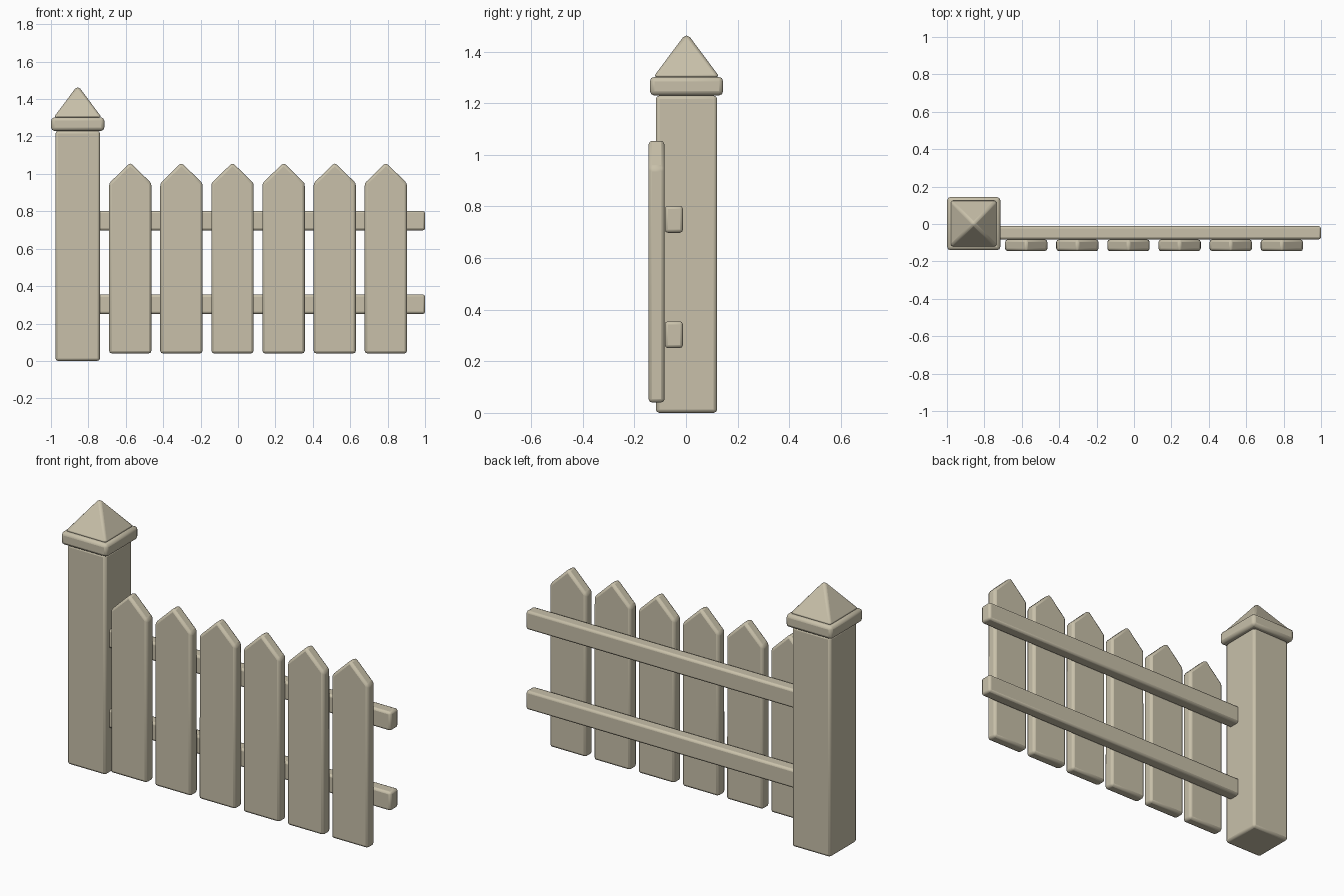
import bpy, bmesh
from mathutils import Matrix, Vector

if "Cube" in bpy.data.objects:
    bpy.data.objects.remove(bpy.data.objects["Cube"])

wood = bpy.data.materials.new("pale wood")
wood.diffuse_color = (0.58, 0.53, 0.40, 1)
wood.use_nodes = True
wood.node_tree.nodes["Principled BSDF"].inputs["Base Color"].default_value = wood.diffuse_color


def finish(name, bm, bevel, segments=2):
    bmesh.ops.recalc_face_normals(bm, faces=bm.faces)
    mesh = bpy.data.meshes.new(name)
    bm.to_mesh(mesh)
    bm.free()
    mesh.materials.append(wood)
    ob = bpy.data.objects.new(name, mesh)
    bpy.context.collection.objects.link(ob)
    mod = ob.modifiers.new("soft edges", 'BEVEL')
    mod.width = bevel
    mod.segments = segments
    mod.limit_method = 'ANGLE'
    return ob


def box(name, x, y, z, bevel):
    bm = bmesh.new()
    bmesh.ops.create_cube(bm, size=1)
    for v in bm.verts:
        v.co = Vector([(r[0] + r[1]) / 2 + c * (r[1] - r[0]) for r, c in zip((x, y, z), v.co)])
    return finish(name, bm, bevel)


# Gate post with its square collar
PX, PY = -0.857, 0.002
box("post", (PX - 0.119, PX + 0.119), (PY - 0.119, PY + 0.119), (0, 1.23), 0.014)
box("post_collar", (PX - 0.142, PX + 0.142), (PY - 0.142, PY + 0.142), (1.23, 1.302), 0.017)

# Pyramid cap
bm = bmesh.new()
bmesh.ops.create_cone(bm, cap_ends=True, segments=4, radius1=0.128 * 2 ** 0.5, radius2=0, depth=0.172,
                      matrix=Matrix.Translation((PX, PY, 1.388)) @ Matrix.Rotation(0.785398, 4, 'Z'))
bmesh.ops.remove_doubles(bm, verts=bm.verts, dist=0.001)
finish("post_cap", bm, 0.012)

# Two horizontal rails
for name, z in (("lower_rail", 0.303), ("upper_rail", 0.75)):
    box(name, (-0.76, 1.0), (-0.082, -0.012), (z - 0.052, z + 0.052), 0.012)

# Six pointed pickets
for i in range(6):
    x = -0.576 + i * 0.2733
    outline = [(-0.113, 0.04), (0.113, 0.04), (0.113, 0.95), (0, 1.06), (-0.113, 0.95)]
    bm = bmesh.new()
    face = bm.faces.new([bm.verts.new((x + px, -0.145, pz)) for px, pz in outline])
    ext = bmesh.ops.extrude_face_region(bm, geom=[face])["geom"]
    bmesh.ops.translate(bm, vec=(0, 0.062, 0), verts=[v for v in ext if isinstance(v, bmesh.types.BMVert)])
    finish(f"picket_{i + 1}", bm, 0.014)

# Smooth the rounded edges while keeping flat faces crisp
for ob in bpy.data.objects:
    ob.select_set(True)
bpy.context.view_layer.objects.active = bpy.data.objects["post"]
bpy.ops.object.shade_smooth_by_angle(angle=0.6)
